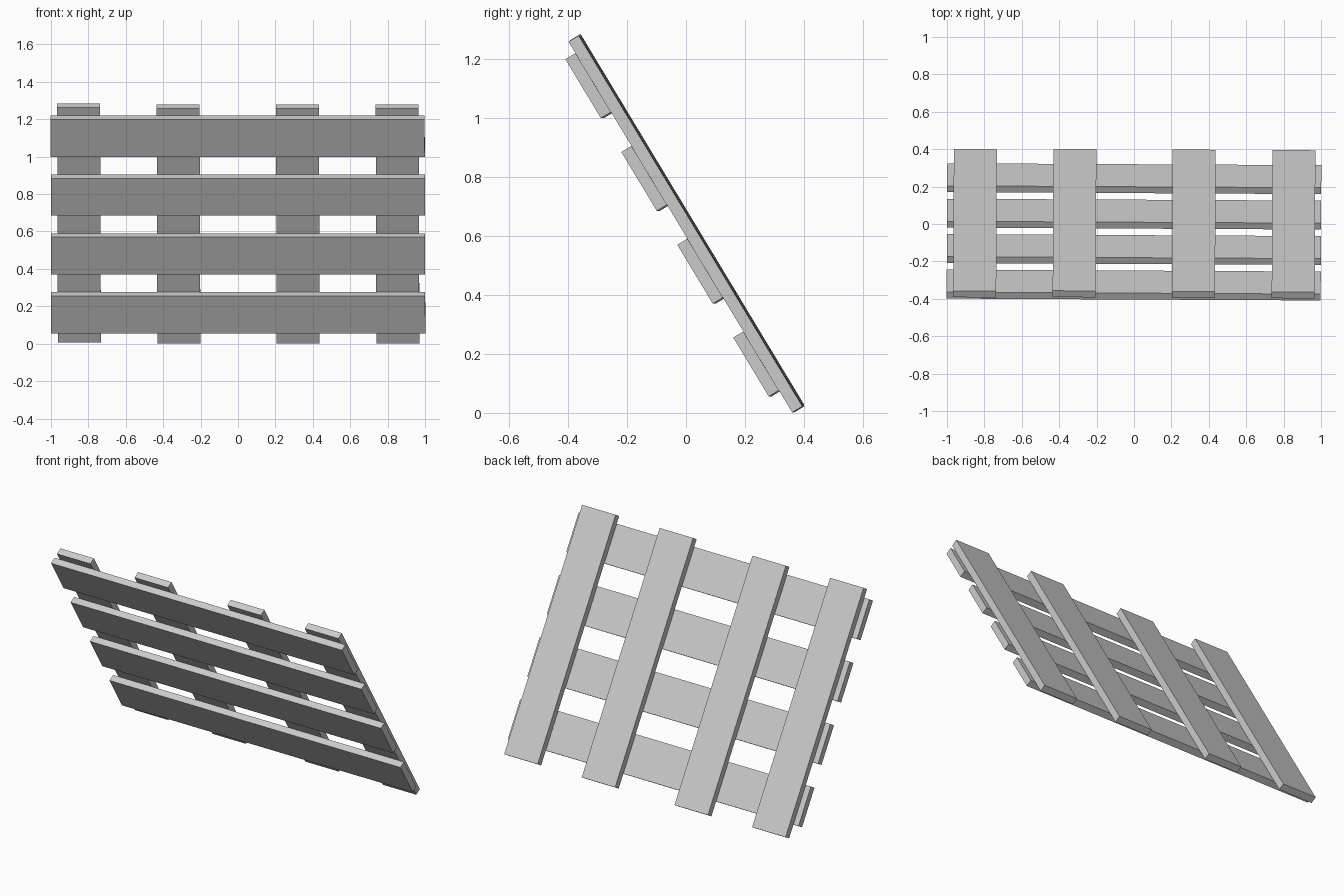
import bpy
import math
from mathutils import Matrix, Vector

cube = bpy.data.objects.get("Cube")
if cube:
    bpy.data.objects.remove(cube, do_unlink=True)

# Single pale grey material
grey = bpy.data.materials.new("pale_grey")
grey.use_nodes = True
colour = (0.6, 0.6, 0.6, 1)
grey.diffuse_color = colour
grey.node_tree.nodes["Principled BSDF"].inputs["Base Color"].default_value = colour

# Leaning frame: local x across, local z up the slope, local -y to the front
LEAN = math.radians(31.1)
TWIST = -0.005
THICK = 0.04
FRAME = (Matrix.Translation((0, 0.003, 0.64))
         @ Matrix.Rotation(TWIST, 4, 'Z') @ Matrix.Rotation(LEAN, 4, 'X'))


def board(name, centre, size):
    bpy.ops.mesh.primitive_cube_add(size=1)
    obj = bpy.context.object
    obj.name = name
    obj.data.transform(Matrix.Diagonal(Vector(size)).to_4x4())
    obj.matrix_world = FRAME @ Matrix.Translation(centre)
    obj.data.materials.append(grey)


# Four sloping uprights, set at slightly uneven heights
uprights = [(-0.85, 0.006), (-0.318, 0), (0.32, 0), (0.853, 0)]
for i, (x, slide) in enumerate(uprights):
    board(f"upright_board_{i + 1}", (x, 0, slide), (0.23, THICK, 1.467))

# Four cross slats resting on the front of the uprights
for i in range(4):
    slope_height = 0.021 + (i - 1.5) * 0.367
    board(f"cross_slat_{i + 1}", (0, -THICK, slope_height), (2, THICK, 0.233))
